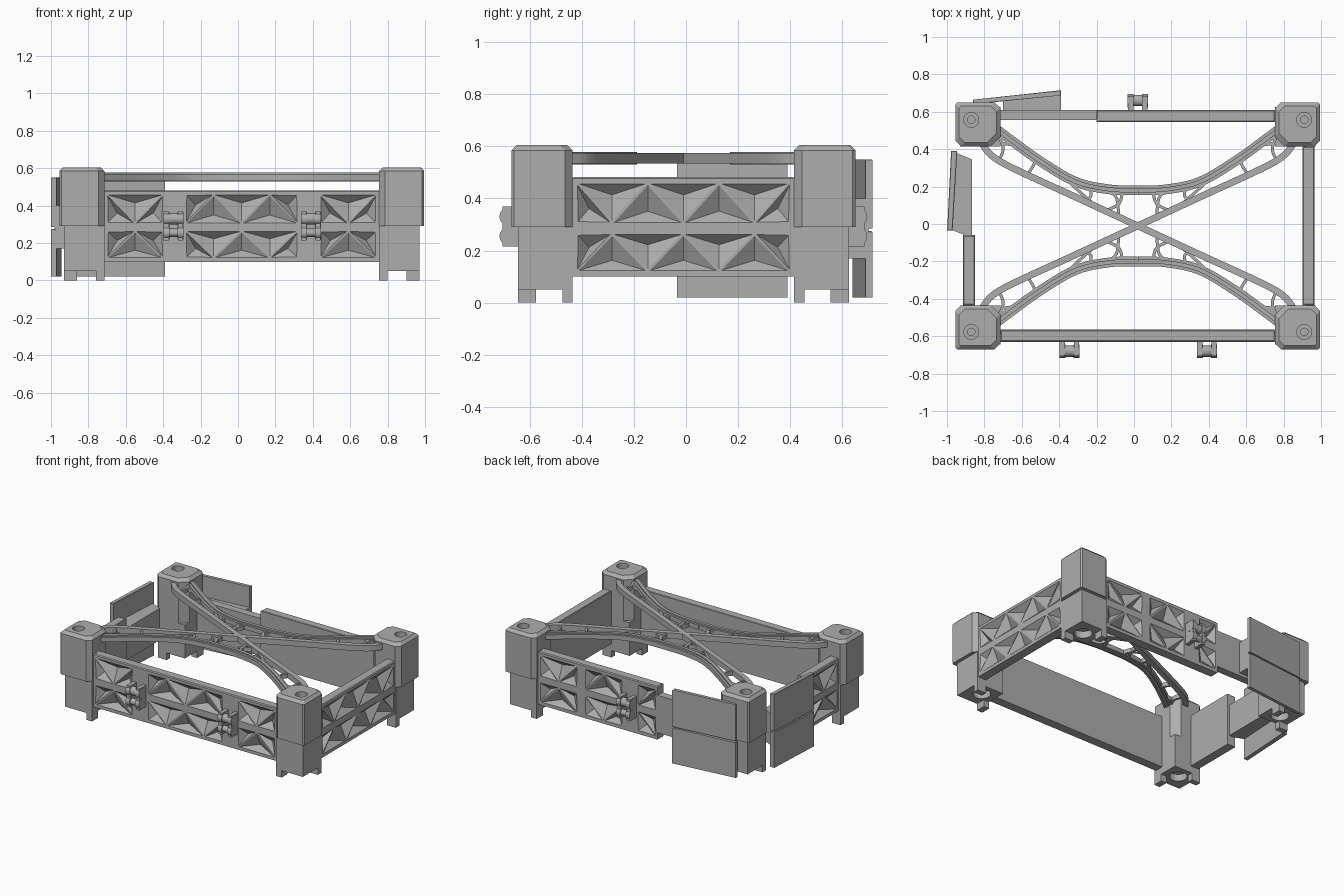
import bpy, bmesh, math
from mathutils import Vector, Matrix

old = bpy.data.objects.get("Cube")
if old:
    bpy.data.objects.remove(old)

grey = bpy.data.materials.new("plain grey")
grey.use_nodes = True
COLOUR = (0.42, 0.42, 0.42, 1)
grey.diffuse_color = COLOUR
grey.node_tree.nodes["Principled BSDF"].inputs["Base Color"].default_value = COLOUR

CX, CY = 0.02, -0.01          # centre of the frame
HX, HY = 0.735, 0.425         # inner faces of the corner posts
WX, WY = 0.945, 0.62          # outer planes of the walls


def finish(name, bm, matrix=None):
    bmesh.ops.recalc_face_normals(bm, faces=bm.faces)
    if matrix:
        bm.transform(matrix)
    mesh = bpy.data.meshes.new(name)
    bm.to_mesh(mesh)
    bm.free()
    mesh.materials.append(grey)
    obj = bpy.data.objects.new(name, mesh)
    bpy.context.collection.objects.link(obj)
    return obj


def add_prism(bm, pts, z0, z1, chamfer=0):
    """Upright prism over a plan outline, with an optional chamfered top."""
    n = len(pts)
    mid = sum((Vector(p) for p in pts), Vector((0, 0))) / n
    levels = [(z0, 0), (z1 - chamfer, 0)] + ([(z1, chamfer)] if chamfer else [])
    rings = []
    for z, c in levels:
        ring = []
        for p in pts:
            d = Vector(p) - mid
            s = [math.copysign(max(abs(k) - c, 0), k) for k in d]
            ring.append(bm.verts.new((mid.x + s[0], mid.y + s[1], z)))
        rings.append(ring)
    for a, b in zip(rings, rings[1:]):
        for i in range(n):
            j = (i + 1) % n
            bm.faces.new((a[i], a[j], b[j], b[i]))
    bm.faces.new(rings[0][::-1])
    bm.faces.new(rings[-1])


def add_box(bm, x0, x1, y0, y1, z0, z1, chamfer=0):
    add_prism(bm, [(x0, y0), (x1, y0), (x1, y1), (x0, y1)], z0, z1, chamfer)


def add_barrel(bm, x, y, z, r, length, axis="X"):
    turn = Matrix.Rotation(math.pi / 2, 4, "Y") if axis == "X" else Matrix()
    bmesh.ops.create_cone(bm, cap_ends=True, segments=20, radius1=r, radius2=r, depth=length,
                          matrix=Matrix.Translation((x, y, z)) @ turn)


def drill(obj, holes):
    """Cut upright holes given as x, y, z centre, radius, length."""
    for hole in holes:
        bm = bmesh.new()
        add_barrel(bm, *hole, axis="Z")
        cutter = finish("cutter", bm)
        mod = obj.modifiers.new("hole", "BOOLEAN")
        mod.operation, mod.object = "DIFFERENCE", cutter
        mesh = bpy.data.meshes.new_from_object(obj.evaluated_get(bpy.context.evaluated_depsgraph_get()))
        obj.modifiers.clear()
        obj.data = mesh
        bpy.data.objects.remove(cutter)


# Corner posts: chamfered cap over a narrower base with two short feet
for sx, side in ((-1, "right"), (1, "left")):
    for sy, end in ((-1, "front"), (1, "back")):
        place = Matrix.Translation((CX, CY, 0)) @ Matrix.Diagonal((sx, sy, 1, 1))
        bm = bmesh.new()
        x0, x1, y0, y1 = HX, HX + 0.24, HY, HY + 0.235
        add_prism(bm, [(x0 + 0.05, y0), (x1 - 0.03, y0), (x1, y0 + 0.03), (x1, y1 - 0.01), (x1 - 0.01, y1),
                       (x0 + 0.03, y1), (x0, y1 - 0.03), (x0, y0 + 0.05)], 0.29, 0.605, 0.02)
        cap = finish(f"{end}_{side}_post_cap", bm, place)
        hx, hy = CX + sx * 0.89, CY + sy * 0.567
        drill(cap, [(hx, hy, 0.61, 0.04, 0.1), (hx, hy, 0.5, 0.02, 0.3)])
        bm = bmesh.new()
        add_box(bm, HX, WX + 0.005, HY, WY + 0.015, 0.05, 0.29)
        base = finish(f"{end}_{side}_post_base", bm, place)
        drill(base, [(hx - sx * 0.05, hy - sy * 0.05, 0.06, 0.06, 0.08)])
        bm = bmesh.new()
        add_box(bm, HX, HX + 0.045, WY - 0.055, WY + 0.015, 0, 0.05)
        add_box(bm, WX - 0.065, WX + 0.005, HY, HY + 0.04, 0, 0.05)
        finish(f"{end}_{side}_post_feet", bm, place)


# Walls: flat inside, rows of sunken triangular pyramids outside
THICK = 0.065
RAILS = ((0.1, 0.12), (0.265, 0.305), (0.46, 0.482))


def wall(name, u0, u1, sections, turn, plane):
    bm = bmesh.new()
    for a, b, steps, start_high in sections:
        w = (b - a) / steps
        for row, (lo, hi) in enumerate(((0.12, 0.265), (0.305, 0.46))):
            high = start_high if row else not start_high
            z = lambda up: hi if up else lo
            zig = [(a + i * w, z(high == (i % 2 == 0))) for i in range(steps + 1)]
            first = (a, z(zig[0][1] == lo))
            last = (b, z(zig[-1][1] == lo))
            strip = [first] + zig + [last]
            for t in zip(strip, strip[1:], strip[2:]):
                face = bm.faces.new([bm.verts.new((u, 0, v)) for u, v in t])
                face.normal_update()
                if face.normal.y > 0:
                    face.normal_flip()
    tris = bm.faces[:]
    bmesh.ops.inset_individual(bm, faces=tris, thickness=0.009)
    bmesh.ops.poke(bm, faces=tris, offset=-0.042)
    for f in bm.faces:
        f.normal_update()
    relief_matrix = Matrix.Translation((CX, CY, 0)) @ Matrix.Rotation(turn, 4, "Z") @ Matrix.Translation((0, -plane, 0))
    # keep the relief facing outwards
    mesh = bpy.data.meshes.new(name + "_relief")
    bm.transform(relief_matrix)
    bm.to_mesh(mesh)
    bm.free()
    mesh.materials.append(grey)
    bpy.context.collection.objects.link(bpy.data.objects.new(name + "_relief", mesh))
    # back plate, rails and plain pads
    bm = bmesh.new()
    add_box(bm, u0, u1, 0.045, THICK, 0.1, 0.48)
    for lo, hi in RAILS:
        add_box(bm, u0, u1, 0, THICK, lo, hi, 0.006 if lo > 0.4 else 0)
    edges = [u0] + [k for s in sections for k in s[:2]] + [u1]
    for a, b in zip(edges[::2], edges[1::2]):
        if b - a > 0.001:
            add_box(bm, a, b, 0, THICK, 0.1, 0.47)
    finish(name, bm, relief_matrix)


wall("front_wall", -HX, HX, [(-0.72, -0.42, 2, True), (-0.3, 0.3, 4, False), (0.42, 0.72, 2, True)], 0, WY)
wall("left_wall", -HY, HY, [(-0.41, 0.41, 6, True)], math.pi / 2, WX)
wall("back_wall", -HX, 0.22, [(-0.72, -0.42, 2, True), (-0.36, -0.06, 2, False), (0.06, 0.21, 1, False)], math.pi, WY)
wall("right_wall", 0.05, HY, [(0.1, 0.41, 2, True)], -math.pi / 2, WX - 0.01)


# Hinge clips: paired lobed cheeks around cross barrels
def clip(name, x, y, out):
    bm = bmesh.new()
    for dx in (-0.038, 0.038):
        add_barrel(bm, x + dx, y + out * 0.05, 0.255, 0.036, 0.032)
        add_barrel(bm, x + dx, y + out * 0.05, 0.33, 0.036, 0.032)
        add_box(bm, x + dx - 0.014, x + dx + 0.014, *sorted((y, y + out * 0.075)), 0.215, 0.37)
    add_barrel(bm, x, y + out * 0.055, 0.255, 0.022, 0.08)
    add_barrel(bm, x, y + out * 0.05, 0.33, 0.03, 0.06)
    finish(name, bm)


clip("front_right_clip", -0.345, CY - WY, -1)
clip("front_left_clip", 0.39, CY - WY, -1)
clip("back_clip", CX, CY + WY, 1)

# Hatches: tilted two-leaf plates on a recessed block
bm = bmesh.new()
for z0, z1 in ((0.02, 0.275), (0.285, 0.55)):
    add_prism(bm, [(-0.86, 0.64), (-0.39, 0.69), (-0.39, 0.715), (-0.86, 0.662)], z0, z1, 0.003)
add_box(bm, -0.72, -0.2, 0.555, 0.61, 0.15, 0.42)
add_prism(bm, [(-0.7, 0.6), (-0.39, 0.6), (-0.39, 0.7), (-0.7, 0.66)], 0.17, 0.4)
finish("back_hatch", bm)
bm = bmesh.new()
for z0, z1 in ((0.02, 0.275), (0.285, 0.55)):
    add_prism(bm, [(-0.999, -0.035), (-0.97, -0.035), (-0.945, 0.39), (-0.978, 0.39)], z0, z1, 0.003)
add_prism(bm, [(-0.98, -0.03), (-0.9, -0.06), (-0.865, -0.06), (-0.865, 0.345), (-0.95, 0.38)], 0.17, 0.4)
finish("right_hatch", bm)


# Top brace: arched and straight ribbons joined by thin webs
def smooth_path(points, sub=6):
    p = [Vector(q) for q in points]
    p = [2 * p[0] - p[1]] + p + [2 * p[-1] - p[-2]]
    out = []
    for a, b, c, d in zip(p, p[1:], p[2:], p[3:]):
        for i in range(sub):
            t = i / sub
            out.append(0.5 * (2 * b + (c - a) * t + (2 * a - 5 * b + 4 * c - d) * t ** 2
                              + (3 * b - a - 3 * c + d) * t ** 3))
    return out + [p[-2]]


def ribbon(bm, points, width, z0, z1):
    path = smooth_path(points)
    left, right = [], []
    for i, q in enumerate(path):
        d = (path[min(i + 1, len(path) - 1)] - path[max(i - 1, 0)]).normalized() * width / 2
        side = Vector((-d.y, d.x))
        left.append(q + side)
        right.append(q - side)
    add_prism(bm, right + left[::-1], z0, z1)


ARCH = [(0.8, 0.55), (0.7, 0.475), (0.52, 0.345), (0.33, 0.235), (0.15, 0.195), (0, 0.19)]
CHORD = [(0.84, 0.45), (0.78, 0.375), (0.66, 0.305), (0.33, 0.153), (0, 0)]
WEBS = [[(0.76, 0.51), (0.72, 0.42), (0.74, 0.35)], [(0.6, 0.4), (0.55, 0.35), (0.59, 0.27)],
        [(0.56, 0.37), (0.6, 0.42), (0.72, 0.44)], [(0.39, 0.26), (0.33, 0.2), (0.24, 0.12)],
        [(0.26, 0.21), (0.25, 0.16), (0.29, 0.13)], [(0.21, 0.2), (0.12, 0.16), (0.1, 0.05)],
        [(0.08, 0.19), (0.1, 0.12), (0.17, 0.08)]]
for sx, side in ((-1, "right"), (1, "left")):
    for sy, end in ((-1, "front"), (1, "back")):
        bm = bmesh.new()
        ribbon(bm, ARCH, 0.052, 0.535, 0.568)
        ribbon(bm, ARCH, 0.022, 0.53, 0.578)
        ribbon(bm, CHORD, 0.036, 0.535, 0.575)
        for web in WEBS:
            ribbon(bm, web, 0.016, 0.535, 0.565)
        finish(f"{end}_{side}_brace", bm, Matrix.Translation((CX, CY, 0)) @ Matrix.Diagonal((sx, sy, 1, 1)))
